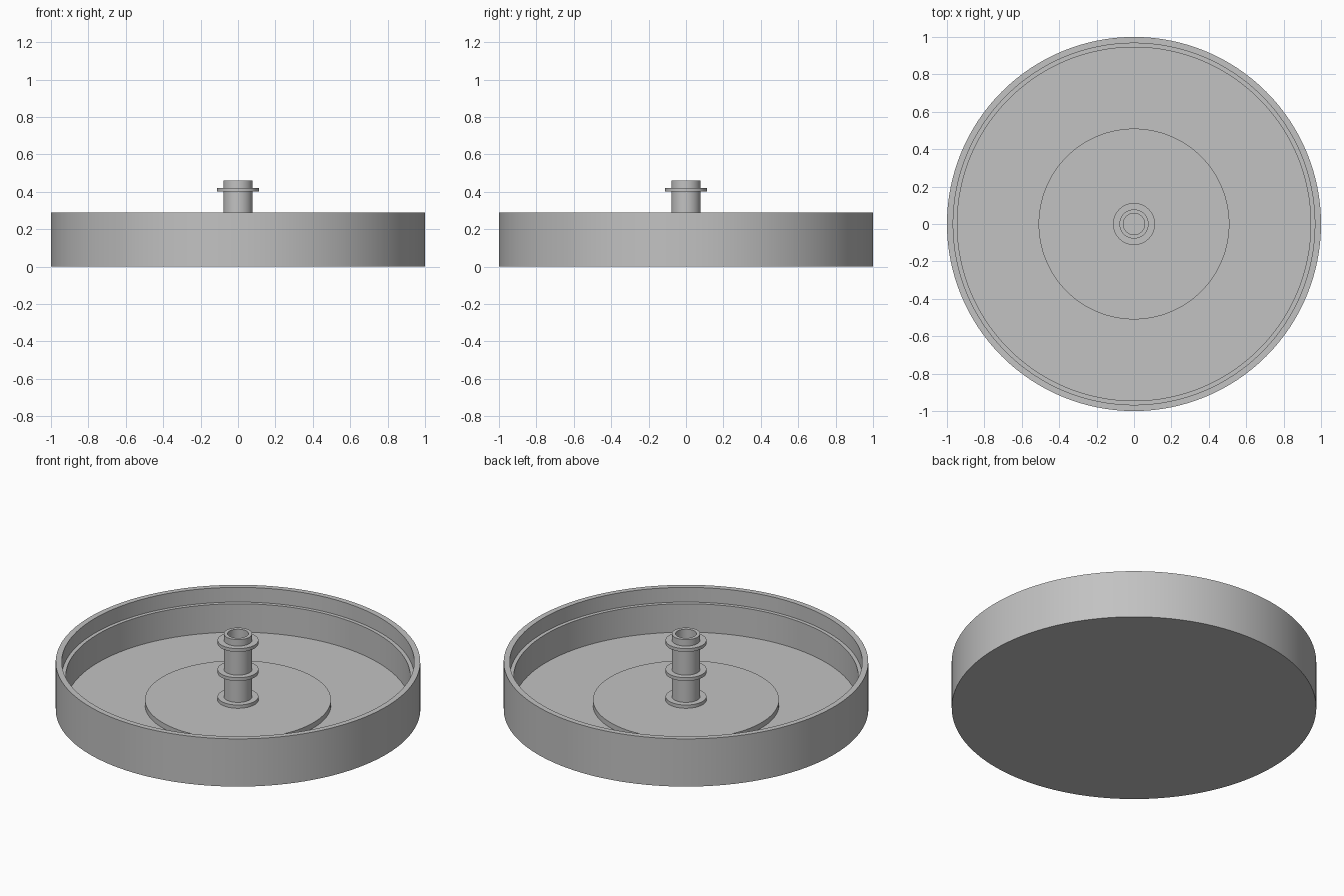
import bpy
import bmesh
import math

SEGMENTS = 128

if "Cube" in bpy.data.objects:
    bpy.data.objects.remove(bpy.data.objects["Cube"], do_unlink=True)

# Single plain grey finish
grey = bpy.data.materials.new("plain_grey")
grey.use_nodes = True
colour = (0.54, 0.54, 0.54, 1)
grey.diffuse_color = colour
grey.node_tree.nodes["Principled BSDF"].inputs["Base Color"].default_value = colour


def lathe(name, profile, closed=False):
    """Spin an (r, z) profile round the z axis."""
    bm = bmesh.new()
    verts = [bm.verts.new((r, 0, z)) for r, z in profile]
    pairs = list(zip(verts, verts[1:]))
    if closed:
        pairs.append((verts[-1], verts[0]))
    edges = [bm.edges.new(p) for p in pairs]
    bmesh.ops.spin(bm, geom=verts + edges, cent=(0, 0, 0), axis=(0, 0, 1),
                   angle=math.tau, steps=SEGMENTS, use_duplicate=False)
    bmesh.ops.remove_doubles(bm, verts=bm.verts, dist=1e-5)
    bmesh.ops.recalc_face_normals(bm, faces=bm.faces)
    mesh = bpy.data.meshes.new(name)
    bm.to_mesh(mesh)
    bm.free()
    mesh.materials.append(grey)
    obj = bpy.data.objects.new(name, mesh)
    bpy.context.collection.objects.link(obj)
    bpy.ops.object.select_all(action="DESELECT")
    obj.select_set(True)
    bpy.context.view_layer.objects.active = obj
    bpy.ops.object.shade_smooth_by_angle(angle=math.radians(30))
    return obj


# Round tray with a stepped inner wall
FLOOR, LEDGE, RIM = 0.028, 0.2, 0.289
lathe("tray", [(0, 0), (1, 0), (1, RIM), (0.967, RIM), (0.967, LEDGE),
               (0.945, LEDGE), (0.945, FLOOR), (0, FLOOR)])

# Raised disc in the middle of the floor
DISC_TOP = 0.06
lathe("raised_disc", [(0, FLOOR), (0.51, FLOOR), (0.51, DISC_TOP), (0, DISC_TOP)])

# Hollow centre post
POST, BORE, POST_TOP = 0.078, 0.057, 0.46
lathe("centre_post", [(BORE, DISC_TOP), (POST, DISC_TOP),
                      (POST, POST_TOP), (BORE, POST_TOP)], closed=True)

# Three collars round the post
COLLAR, THICK = 0.112, 0.02
for label, z in (("lower", DISC_TOP), ("middle", 0.225), ("upper", 0.401)):
    lathe(label + "_collar", [(POST, z), (COLLAR, z), (COLLAR, z + THICK),
                              (POST, z + THICK)], closed=True)
